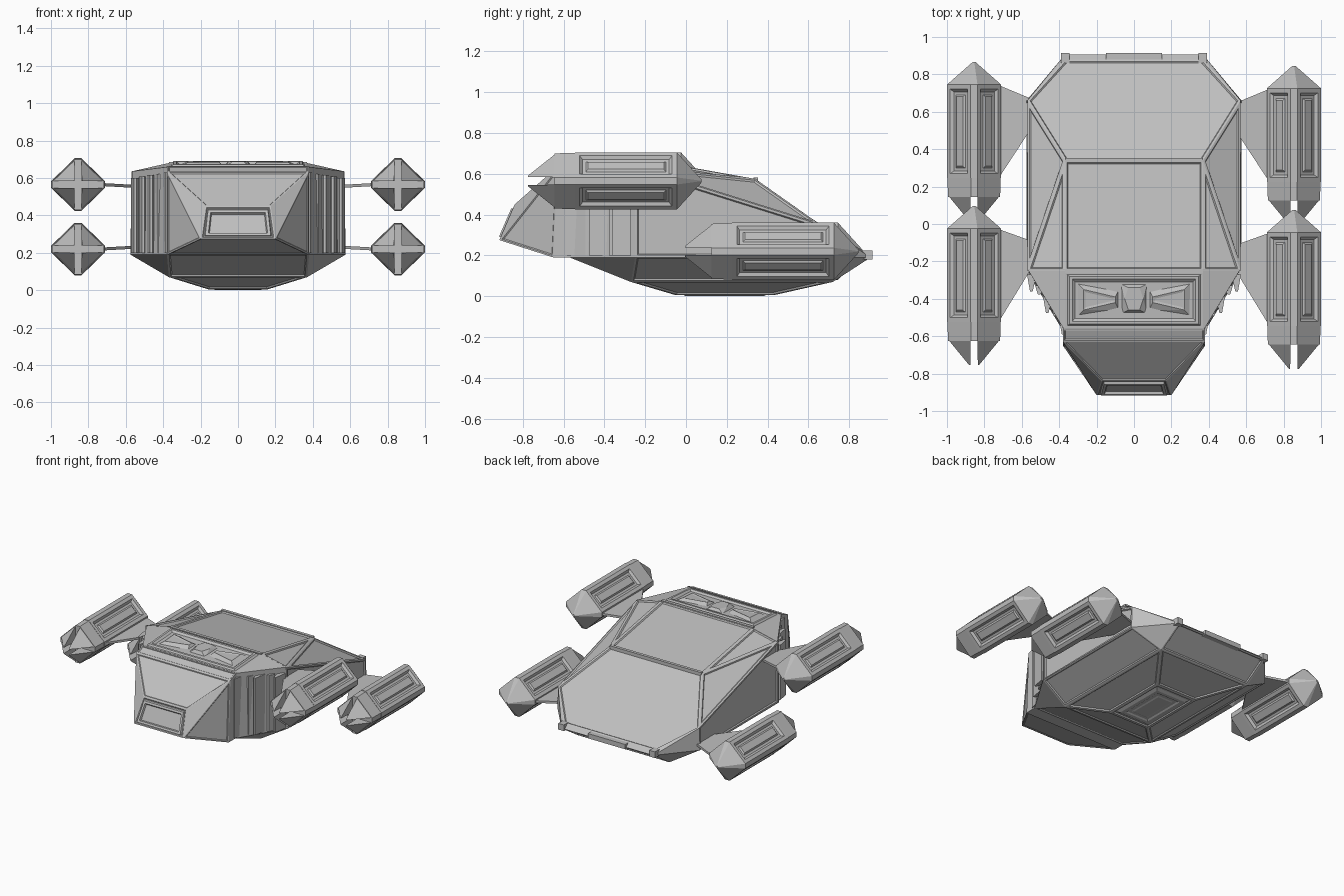
import bpy, bmesh, math

cube = bpy.data.objects.get("Cube")
if cube:
    bpy.data.objects.remove(cube, do_unlink=True)

grey = bpy.data.materials.new("hull_grey")
grey.use_nodes = True
grey.diffuse_color = (0.52, 0.52, 0.52, 1)
grey.node_tree.nodes["Principled BSDF"].inputs["Base Color"].default_value = grey.diffuse_color


def both(points):
    """Add the x-mirrored twin of every point."""
    return [(s * x, y, z) for x, y, z in points for s in (1, -1)]


def box(x0, x1, y0, y1, z0, z1):
    return [(x, y, z) for x in (x0, x1) for y in (y0, y1) for z in (z0, z1)]


def solid(name, points, panels=None, steps=()):
    """Faceted convex block; faces chosen by panels get stepped insets."""
    bm = bmesh.new()
    for p in points:
        bm.verts.new(p)
    out = bmesh.ops.convex_hull(bm, input=bm.verts)
    loose = {v for v in out["geom_interior"] if isinstance(v, bmesh.types.BMVert)}
    bmesh.ops.delete(bm, geom=list(loose), context="VERTS")
    bmesh.ops.dissolve_limit(bm, angle_limit=math.radians(4), verts=bm.verts, edges=bm.edges)
    bmesh.ops.recalc_face_normals(bm, faces=bm.faces)
    if panels:
        chosen = [f for f in bm.faces if panels(f)]
        for thick, depth in steps:
            bmesh.ops.inset_individual(bm, faces=chosen, thickness=thick,
                                       depth=depth, use_even_offset=True)
    mesh = bpy.data.meshes.new(name)
    bm.to_mesh(mesh)
    bm.free()
    mesh.materials.append(grey)
    obj = bpy.data.objects.new(name, mesh)
    bpy.context.collection.objects.link(obj)
    return obj


def large(f):
    return f.calc_area() > 0.05 and abs(f.normal.y) < 0.98 and f.normal.z > -0.9


GROOVE = ((0.012, 0), (0.006, -0.008))

# Upper hull with sloping rear deck
solid("upper_hull", both([
    (0.37, -0.25, 0.68), (0.37, 0.34, 0.575), (0.57, -0.25, 0.635), (0.57, 0.66, 0.35),
    (0.37, 0.88, 0.215), (0.37, 0.905, 0.19), (0.57, -0.25, 0.19), (0.575, 0.66, 0.19)]),
    large, GROOVE)

# Shallow keel under the hull
solid("lower_hull", both([
    (0.575, -0.25, 0.19), (0.38, -0.57, 0.19), (0.575, 0.66, 0.19), (0.37, 0.905, 0.19),
    (0.37, -0.27, 0.07), (0.37, 0.72, 0.07), (0.16, -0.05, 0.005), (0.16, 0.43, 0.005)]),
    lambda f: f.normal.z < 0 and f.calc_area() > 0.04, GROOVE)
solid("belly_hatch", both([
    (0.14, -0.02, 0.01), (0.14, 0.4, 0.01), (0.12, 0, 0), (0.12, 0.38, 0)]),
    lambda f: f.normal.z < -0.9, ((0.025, 0), (0.01, -0.006), (0.02, 0), (0.01, 0.004)))

# Wedge joining the nose to the hull
solid("shoulder", both([
    (0.37, -0.24, 0.68), (0.57, -0.24, 0.635), (0.575, -0.24, 0.19),
    (0.37, -0.57, 0.66), (0.38, -0.57, 0.19)]))

# Vertical ribs along each shoulder
for side, s in (("left", 1), ("right", -1)):
    for i in range(5):
        t = i / 4
        x, y = 0.56 - 0.17 * t, -0.27 - 0.23 * t
        tip = y - (0.09 if i % 2 == 0 else 0.05)
        top = 0.60 + 0.03 * t
        solid(f"{side}_shoulder_rib_{i + 1}", [
            (s * px, py, pz) for pz in (0.2, top)
            for px, py in ((x + 0.012, y), (x - 0.04, y), (x - 0.004, tip), (x - 0.018, tip))])

# Tapering nose with a recessed front window
solid("nose", both([
    (0.38, -0.56, 0.665), (0.38, -0.63, 0.635), (0.38, -0.56, 0.19), (0.38, -0.65, 0.19),
    (0.175, -0.84, 0.45), (0.2, -0.915, 0.275)]),
    lambda f: f.calc_area() > 0.04 and f.normal.y < -0.2, ((0.008, 0), (0.005, -0.005)))
solid("nose_window", both([
    (0.165, -0.82, 0.435), (0.185, -0.89, 0.285), (0.16, -0.857, 0.43), (0.175, -0.917, 0.292)]),
    lambda f: f.normal.y < -0.8, ((0.015, 0), (0.015, -0.035), (0.015, 0), (0.006, 0.008)))

# Roof equipment tray above the nose
solid("roof_tray", both([
    (0.365, -0.55, 0.65), (0.365, -0.265, 0.67), (0.345, -0.535, 0.673), (0.345, -0.28, 0.69)]),
    lambda f: f.normal.z > 0.9, ((0.015, 0), (0.015, -0.012)))
for side, s in (("left", 1), ("right", -1)):
    solid(f"{side}_roof_vent", [(s * x, y, z) for x, y, z in (
        (0.31, -0.5, 0.655), (0.31, -0.31, 0.67), (0.08, -0.46, 0.66), (0.08, -0.35, 0.665),
        (0.27, -0.46, 0.683), (0.27, -0.35, 0.69), (0.1, -0.42, 0.685), (0.1, -0.39, 0.687))],
        lambda f: f.normal.z > 0.9, ((0.012, -0.004),))
solid("roof_hub", both([
    (0.07, -0.48, 0.655), (0.07, -0.32, 0.67), (0.03, -0.46, 0.688), (0.03, -0.34, 0.692),
    (0.05, -0.4, 0.69)]))

# Rims: roof crossbars, deck edges and tail lip
solid("roof_front_bar", box(-0.37, 0.37, -0.262, -0.24, 0.66, 0.686))
solid("deck_bar", box(-0.37, 0.37, 0.33, 0.352, 0.55, 0.582))
solid("tail_lip", box(-0.15, 0.15, 0.88, 0.915, 0.18, 0.215))
for side, s in (("left", 1), ("right", -1)):
    solid(f"{side}_tail_corner", box(s * 0.345, s * 0.39, 0.86, 0.915, 0.18, 0.225))


def nacelle(name, cx, y, cz):
    """Chamfered diamond pod: open four-petal front, pointed rear."""
    r, w = 0.145, 0.018
    corners = [(a * p, b * q) for p, q in ((r, w), (w, r)) for a in (1, -1) for b in (1, -1)]

    def ring(dy, k=1.0):
        return [(cx + k * a, y + dy, cz + k * b * 0.97) for a, b in corners]

    # Body with recessed louvre panels
    solid(f"{name}_body", ring(0.23) + ring(0.73),
          lambda f: abs(f.normal.y) < 0.1 and f.calc_area() > 0.05,
          ((0.024, 0), (0.014, -0.014), (0.016, 0), (0.01, 0.008)))
    solid(f"{name}_collar", ring(0.13, 0.96) + ring(0.24, 0.985))
    solid(f"{name}_tail_cone", ring(0.73) + ring(0.85, 0.06))
    # Petals split by a cross-shaped slot
    for a in (1, -1):
        for b in (1, -1):
            label = ("upper" if b > 0 else "lower") + ("_left" if a > 0 else "_right")
            solid(f"{name}_{label}_petal", [
                (cx + a * px, y + py, cz + b * pz) for px, py, pz in (
                    (0.137, 0.135, w), (w, 0.135, 0.133), (w, 0.135, w),
                    (0.02, 0, 0.02), (0.026, 0, 0.02), (0.02, 0, 0.026))])


# Four pods on thin pylons: front pair high, rear pair low
for side, s in (("left", 1), ("right", -1)):
    shift = -0.01 * s
    for end, y, z, hull_z, roots in (("front", -0.765, 0.565, 0.555, (-0.25, -0.1)),
                                     ("rear", 0.005, 0.22, 0.23, (0.5, 0.66))):
        nacelle(f"{end}_{side}_pod", s * 0.855, y + shift, z)
        edge = [(0.55, roots[0], hull_z), (0.55, roots[1], hull_z),
                (0.73, y + 0.22, z), (0.73, y + 0.73, z)]
        solid(f"{end}_{side}_pylon", [(s * px, py + shift, pz + d)
                                      for px, py, pz in edge for d in (0.008, -0.008)])
